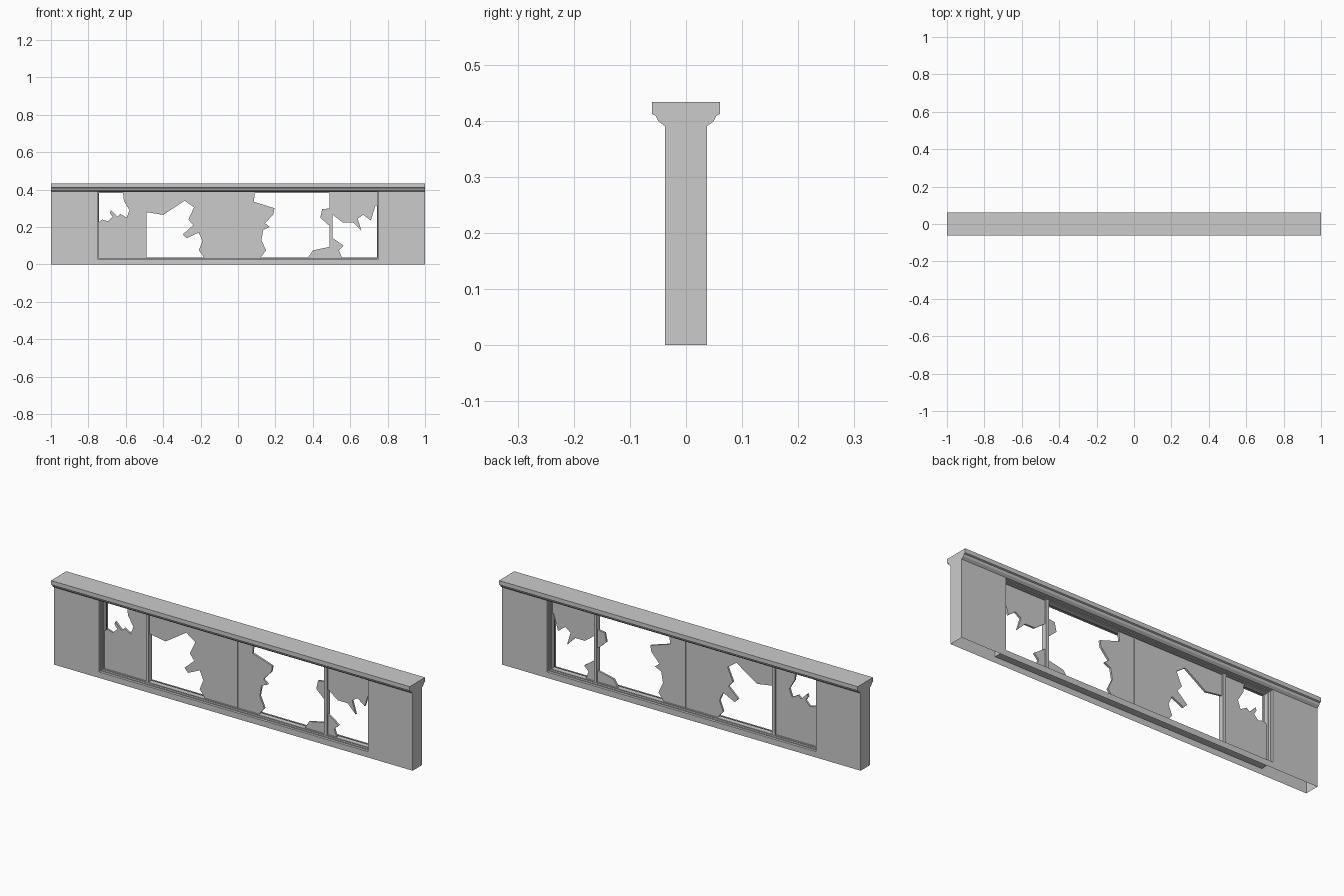
import bpy, bmesh
from mathutils import Vector

if "Cube" in bpy.data.objects:
    bpy.data.objects.remove(bpy.data.objects["Cube"])

H = 0.39       # underside of the coping
OX, OZ = 0.75, 0.03   # window opening half width and sill height


def finish(bm, name):
    bmesh.ops.recalc_face_normals(bm, faces=bm.faces)
    me = bpy.data.meshes.new(name)
    bm.to_mesh(me)
    bm.free()
    ob = bpy.data.objects.new(name, me)
    bpy.context.collection.objects.link(ob)
    return ob


def add_prism(bm, pts, depth, axis='y'):
    """Extrude a closed outline symmetrically: xz outline along y, or yz outline along x."""
    place = (lambda a, b, d: (a, d, b)) if axis == 'y' else (lambda a, b, d: (d, a, b))
    face = bm.faces.new([bm.verts.new(place(a, b, -depth)) for a, b in pts])
    ext = bmesh.ops.extrude_face_region(bm, geom=[face], use_keep_orig=True)
    move = [g for g in ext['geom'] if isinstance(g, bmesh.types.BMVert)]
    bmesh.ops.translate(bm, verts=move, vec=Vector(place(0, 0, 2 * depth)))


def rect(x0, x1, z0, z1):
    return [(x0, z0), (x1, z0), (x1, z1), (x0, z1)]


def prisms(name, outlines, depth, axis='y'):
    bm = bmesh.new()
    for pts in outlines:
        add_prism(bm, pts, depth, axis)
    return finish(bm, name)


# Wall: U-shaped shell, open underneath and where the coping sits
wall = prisms("wall", [[(-1, 0), (1, 0), (1, H), (OX, H), (OX, OZ),
                        (-OX, OZ), (-OX, H), (-1, H)]], 0.037)
bm = bmesh.new()
bm.from_mesh(wall.data)
gone = [f for f in bm.faces if abs(f.normal.z) > 0.9
        and (f.calc_center_median().z < 0.01 or f.calc_center_median().z > 0.38)]
bmesh.ops.delete(bm, geom=gone, context='FACES')
bm.to_mesh(wall.data)
bm.free()

# Moulded coping along the top
half = [(0.037, H), (0.049, 0.399), (0.054, 0.409), (0.061, 0.412), (0.061, 0.433)]
prisms("coping", [half + [(-y, z) for y, z in reversed(half)]], 1.0, 'x')


# Stepped window frame: a deep outer ring and a shallower inner ring
def ring(name, inset, w, depth):
    x, z0, z1 = OX - inset, OZ + inset, H - inset
    prisms(name, [rect(-x, x, z0, z0 + w), rect(-x, x, z1 - w, z1),
                  rect(-x, -x + w, z0 + w, z1 - w), rect(x - w, x, z0 + w, z1 - w)], depth)


ring("outer_window_frame", 0, 0.004, 0.024)
ring("inner_window_frame", 0.004, 0.004, 0.013)

# Upright bars between the panes
prisms("window_bars", [rect(-0.505, -0.49, 0.034, 0.386),
                       rect(0.49, 0.505, 0.034, 0.386)], 0.013)
prisms("middle_bar", [rect(-0.004, 0.004, 0.034, 0.386)], 0.009)

# Broken panes: outlines of the remaining pieces
B, T = 0.036, 0.386
prisms("outer_left_pane", [[
    (-.745, B), (-.5, B), (-.5, T), (-.615, T), (-.61, .34), (-.58, .29), (-.595, .25),
    (-.63, .27), (-.645, .255), (-.68, .29), (-.685, .275), (-.67, .255),
    (-.695, .23), (-.725, .24), (-.745, .225)]], 0.005)
prisms("inner_left_pane", [[
    (0, B), (0, T), (-.495, T), (-.495, .28), (-.4, .265), (-.285, .34), (-.235, .305),
    (-.265, .24), (-.24, .21), (-.295, .16), (-.275, .14), (-.21, .17),
    (-.19, .125), (-.21, .075), (-.18, B)]], 0.005)
prisms("inner_right_pane", [
    [(0, B), (0, T), (.09, T), (.085, .335), (.195, .3), (.19, .27), (.145, .22),
     (.17, .2), (.135, .185), (.125, .13), (.15, .075), (.12, B)],
    [(.495, .3), (.45, .295), (.44, .25), (.485, .21), (.495, .21)],
    [(.375, B), (.4, .075), (.495, .095), (.495, B)]], 0.005)
prisms("outer_right_pane", [
    [(.5, T), (.745, T), (.745, .315), (.735, .315), (.71, .235), (.67, .265), (.64, .245),
     (.66, .18), (.615, .225), (.56, .225), (.5, .27)],
    [(.5, .145), (.565, .1), (.54, .075), (.555, B), (.5, B)]], 0.005)
